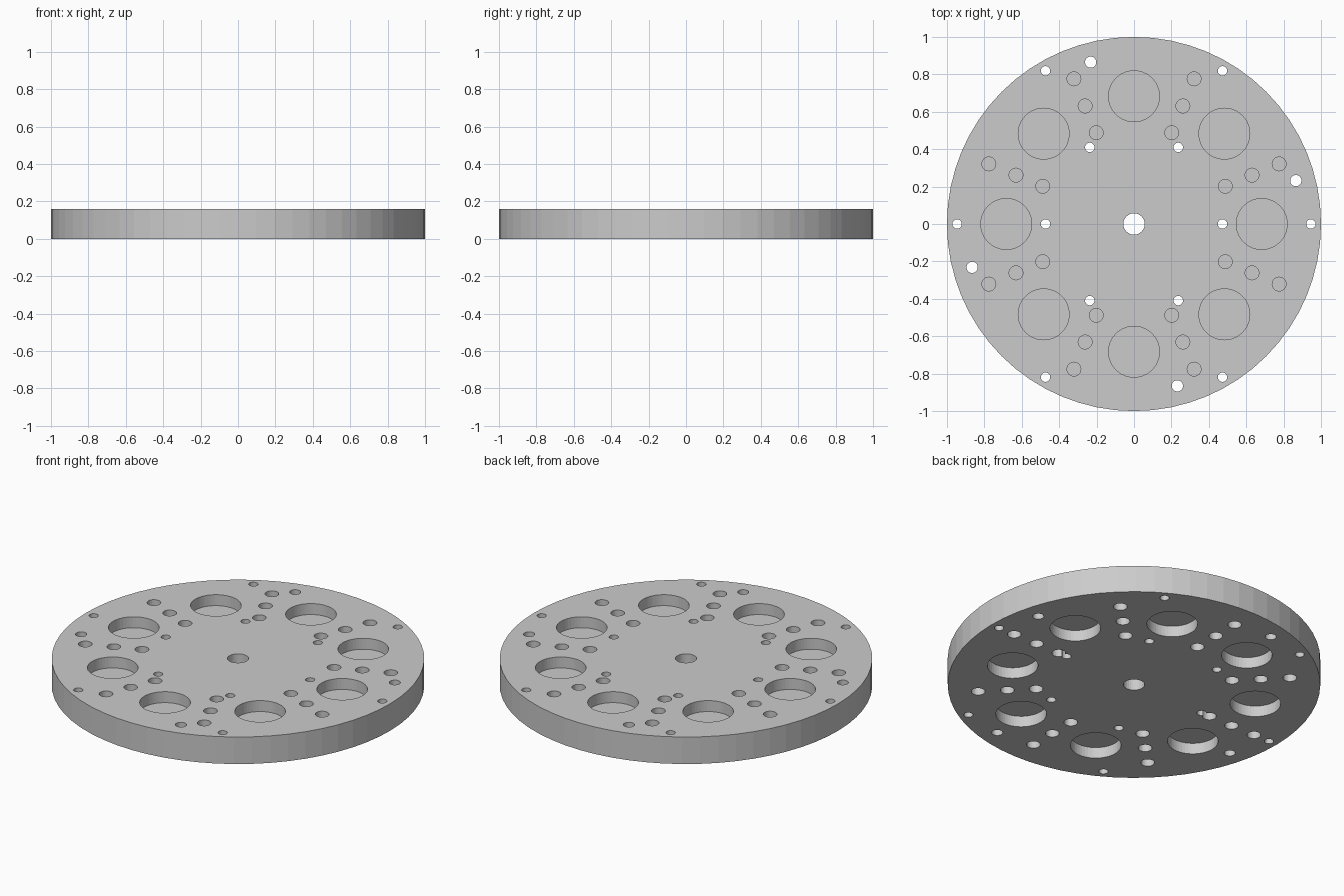
import bpy, bmesh
from math import radians
from mathutils import Matrix

HEIGHT = 0.16
DEPTH = 0.065      # pocket depth on either face
OVER = 0.05        # how far cutters stick out of the disc

cube = bpy.data.objects.get("Cube")
if cube:
    bpy.data.objects.remove(cube, do_unlink=True)

grey = bpy.data.materials.new("plain grey")
grey.use_nodes = True
colour = (0.6, 0.6, 0.6, 1)
grey.diffuse_color = colour
grey.node_tree.nodes["Principled BSDF"].inputs["Base Color"].default_value = colour


def add_cylinder(bm, angle, dist, radius, low, high, sides=32):
    """Upright cylinder at a polar position."""
    place = (Matrix.Rotation(radians(angle), 4, 'Z')
             @ Matrix.Translation((dist, 0, (low + high) / 2)))
    bmesh.ops.create_cone(bm, cap_ends=True, segments=sides, radius1=radius,
                          radius2=radius, depth=high - low, matrix=place)


def make_object(name, bm):
    mesh = bpy.data.meshes.new(name)
    bm.to_mesh(mesh)
    bm.free()
    mesh.materials.append(grey)
    obj = bpy.data.objects.new(name, mesh)
    bpy.context.collection.objects.link(obj)
    return obj


def face_cutter(name, low, high, turn):
    """Eight large pockets with rows of three small ones between them."""
    bm = bmesh.new()
    for i in range(8):
        angle = turn + 45 * i
        add_cylinder(bm, angle, 0.683, 0.136, low, high, 48)
        for dist in (0.528, 0.683, 0.84):
            add_cylinder(bm, angle + 22.5, dist, 0.037, low, high)
    return make_object(name, bm)


# Disc body
body = bmesh.new()
add_cylinder(body, 0, 0, 1, 0, HEIGHT, 64)
disc = make_object("disc", body)

# Holes that go right through
bm = bmesh.new()
low, high = -OVER, HEIGHT + OVER
add_cylinder(bm, 0, 0, 0.057, low, high)
for i in range(6):
    for dist in (0.473, 0.946):
        add_cylinder(bm, 60 * i, dist, 0.025, low, high)
for i in range(4):
    add_cylinder(bm, 15 + 90 * i, 0.896, 0.03, low, high)
cutters = [make_object("through_hole_cutter", bm)]

# Blind pockets, with the underside pattern turned half a step
cutters.append(face_cutter("top_pocket_cutter", HEIGHT - DEPTH, high, 0))
cutters.append(face_cutter("bottom_pocket_cutter", low, DEPTH, 22.5))

# Cut the disc and drop the cutters
bpy.context.view_layer.objects.active = disc
disc.select_set(True)
for cutter in cutters:
    cutter.hide_render = True
    mod = disc.modifiers.new(cutter.name, 'BOOLEAN')
    mod.operation = 'DIFFERENCE'
    mod.solver = 'EXACT'
    mod.object = cutter
    bpy.ops.object.modifier_apply(modifier=mod.name)
    bpy.data.objects.remove(cutter, do_unlink=True)
